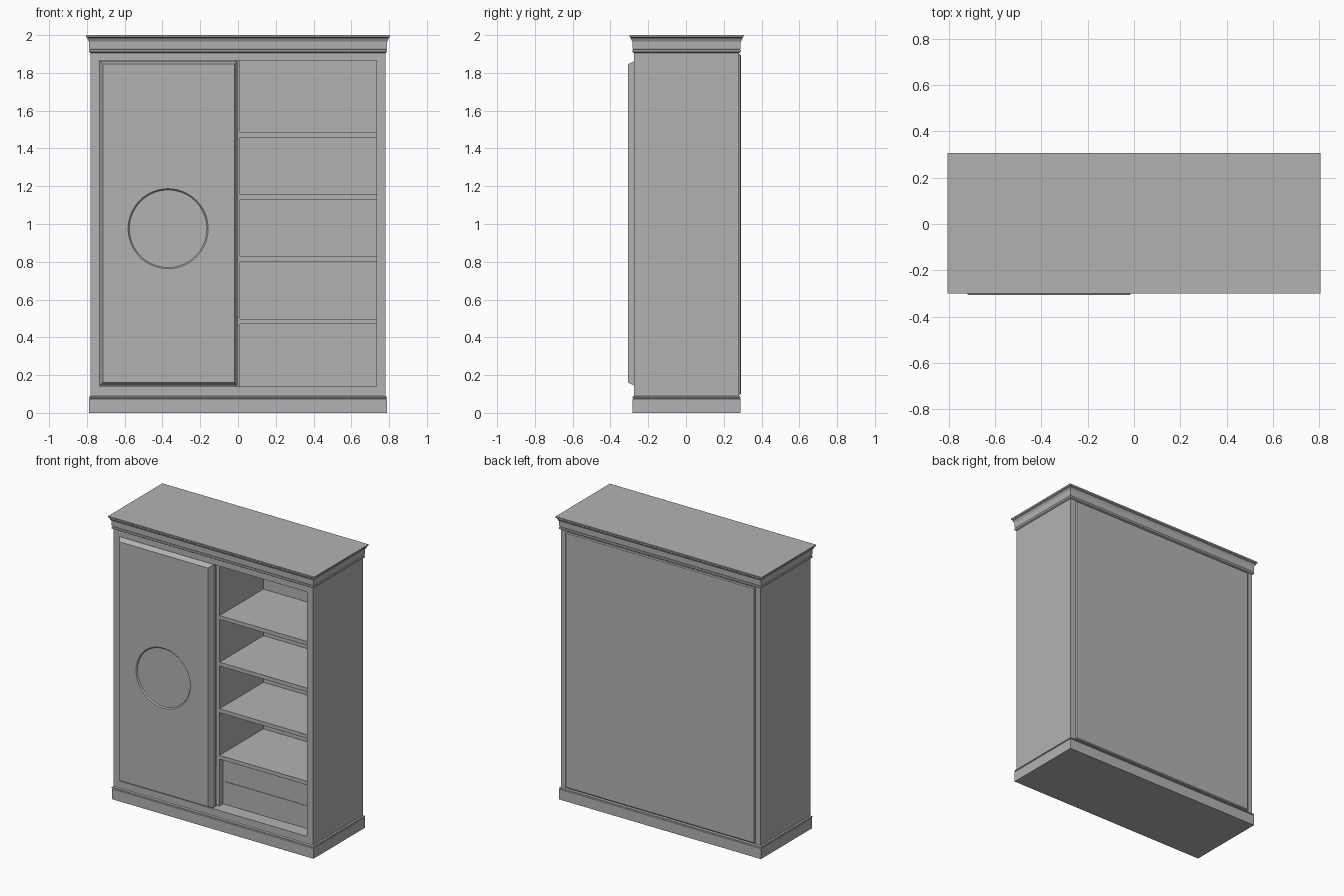
import bpy
import bmesh
from math import pi
from mathutils import Matrix, Vector

cube = bpy.data.objects.get("Cube")
if cube:
    bpy.data.objects.remove(cube, do_unlink=True)

grey = bpy.data.materials.new("plain_grey")
grey.use_nodes = True
COLOUR = (0.45, 0.45, 0.45, 1)
grey.diffuse_color = COLOUR
grey.node_tree.nodes["Principled BSDF"].inputs["Base Color"].default_value = COLOUR


def finish(name, bm):
    bmesh.ops.recalc_face_normals(bm, faces=bm.faces)
    mesh = bpy.data.meshes.new(name)
    bm.to_mesh(mesh)
    bm.free()
    mesh.materials.append(grey)
    obj = bpy.data.objects.new(name, mesh)
    bpy.context.collection.objects.link(obj)
    return obj


def loft(name, rings):
    """Join a stack of four-cornered rings and cap both ends."""
    bm = bmesh.new()
    loops = [[bm.verts.new(p) for p in ring] for ring in rings]
    for a, b in zip(loops, loops[1:]):
        for i in range(4):
            j = (i + 1) % 4
            bm.faces.new((a[i], a[j], b[j], b[i]))
    bm.faces.new(loops[0])
    bm.faces.new(loops[-1])
    return finish(name, bm)


def flat_ring(x0, x1, y0, y1, z):
    return [(x0, y0, z), (x1, y0, z), (x1, y1, z), (x0, y1, z)]


def upright_ring(x0, x1, z0, z1, y, inset=0):
    x0, x1, z0, z1 = x0 + inset, x1 - inset, z0 + inset, z1 - inset
    return [(x0, y, z0), (x1, y, z0), (x1, y, z1), (x0, y, z1)]


def box(name, x0, x1, y0, y1, z0, z1):
    return loft(name, [flat_ring(x0, x1, y0, y1, z) for z in (z0, z1)])


# Main dimensions
W, FRONT, BACK = 0.78, -0.275, 0.281
INNER, INNER_BACK = 0.732, 0.27
FLOOR, CEILING = 0.14, 1.865
BODY_BOTTOM, BODY_TOP = 0.085, 1.912


def moulding(name, profile):
    """Sweep (outward offset, height) steps around the body outline."""
    return loft(name, [flat_ring(-W - o, W + o, FRONT - o, BACK + o, z)
                       for o, z in profile])


# Plinth and crown
moulding("plinth", [(0.008, 0), (0.008, 0.073), (0.004, 0.076),
                    (0.009, 0.079), (0.008, 0.085), (0, 0.09)])
moulding("crown", [(0, 1.905), (0.008, 1.91), (0.01, 1.916), (0.009, 1.922),
                   (0.005, 1.925), (0.008, 1.93), (0.009, 1.965),
                   (0.015, 1.976), (0.018, 1.981), (0.016, 1.985),
                   (0.024, 1.99), (0.025, 2.0)])

# Carcass
for side, s in (("right", -1), ("left", 1)):
    box(side + "_side", *sorted((s * INNER, s * W)), FRONT, BACK,
        BODY_BOTTOM, BODY_TOP)
box("floor_board", -INNER, INNER, FRONT, BACK, BODY_BOTTOM, FLOOR)
box("top_board", -INNER, INNER, FRONT, BACK, CEILING, BODY_TOP)
box("back_board", -INNER, INNER, INNER_BACK, BACK, FLOOR, CEILING)
back = (-0.74, 0.74, 0.095, 1.9)
loft("back_panel", [upright_ring(*back, BACK - 0.002),
                    upright_ring(*back, BACK + 0.004),
                    upright_ring(*back, BACK + 0.009, 0.006)])

# Divider and open shelves
SHELF_FRONT = -0.22
box("divider", -0.015, 0.01, SHELF_FRONT, INNER_BACK, FLOOR, CEILING)
for i in range(4):
    top = 0.498 + i * 0.329
    box(f"shelf_{i + 1}", 0.01, INNER, SHELF_FRONT, INNER_BACK, top - 0.027, top)

# Drawers in a recessed surround
DRAWER_FRONT = -0.183
box("drawer_surround", 0.01, INNER, DRAWER_FRONT + 0.004, INNER_BACK, FLOOR, 0.472)
for name, z0, z1 in (("lower_drawer", 0.16, 0.303), ("upper_drawer", 0.307, 0.45)):
    box(name, 0.03, 0.706, DRAWER_FRONT, DRAWER_FRONT + 0.02, z0, z1)

# Sliding door with a chamfered rim
DOOR_FRONT = -0.307
door_size = (-INNER, -0.002, 0.145, 1.862)
door = loft("sliding_door", [upright_ring(*door_size, -0.245),
                             upright_ring(*door_size, FRONT),
                             upright_ring(*door_size, DOOR_FRONT, 0.016)])

# Round recess in the door
bm = bmesh.new()
place = Matrix.Translation(Vector((-0.37, DOOR_FRONT, 0.975)))
bmesh.ops.create_cone(bm, cap_ends=True, segments=64, radius1=0.205,
                      radius2=0.219, depth=0.016,
                      matrix=place @ Matrix.Rotation(pi / 2, 4, "X"))
cutter = finish("recess_cutter", bm)
cutter.hide_render = True
cut = door.modifiers.new("round_recess", "BOOLEAN")
cut.operation = "DIFFERENCE"
cut.object = cutter
bpy.context.view_layer.objects.active = door
bpy.ops.object.modifier_apply(modifier=cut.name)
bpy.data.objects.remove(cutter, do_unlink=True)
